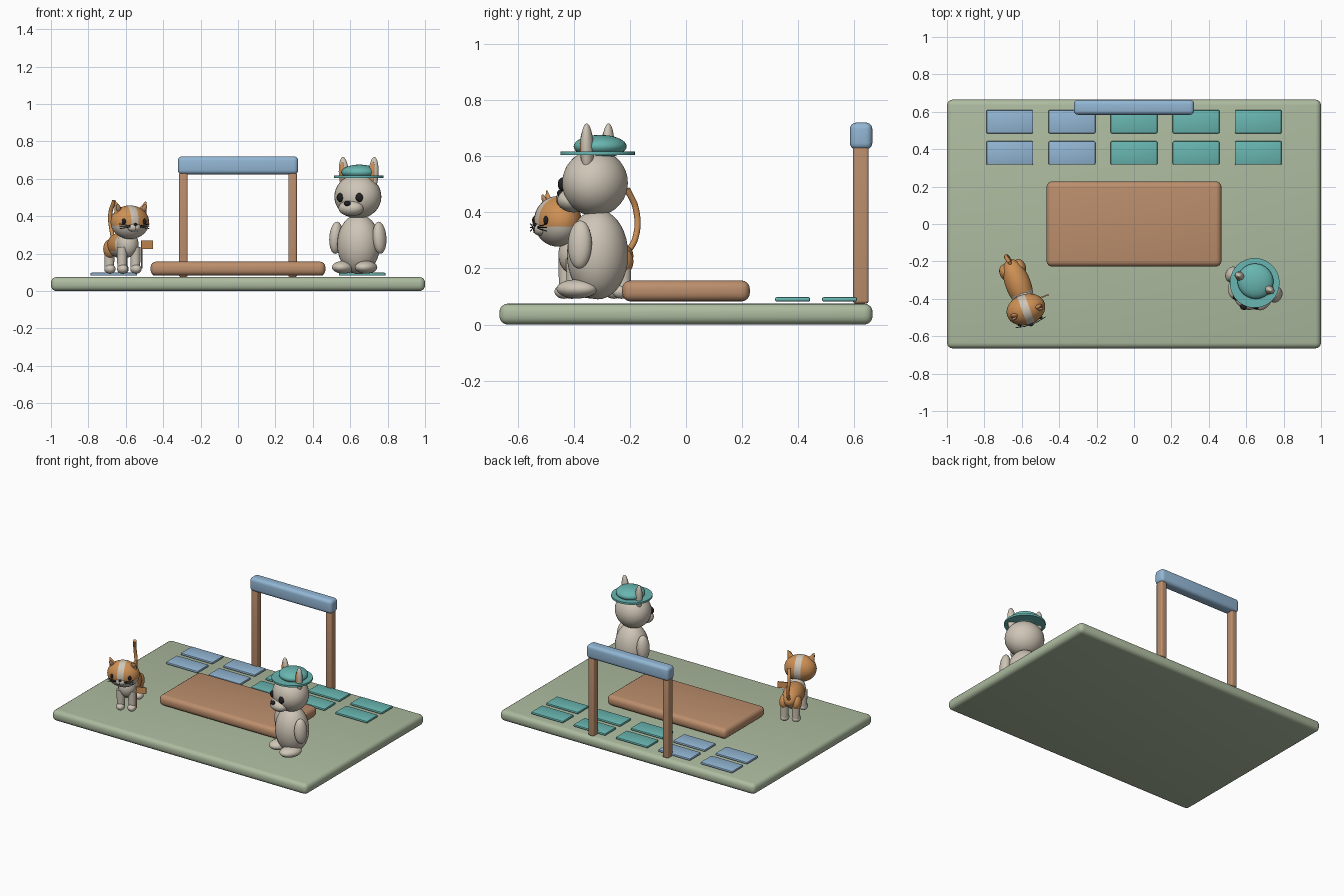
import bpy, bmesh
from math import radians
from mathutils import Matrix, Vector

cube = bpy.data.objects.get("Cube")
if cube:
    bpy.data.objects.remove(cube, do_unlink=True)


def material(name, r, g, b):
    m = bpy.data.materials.new(name)
    m.use_nodes = True
    m.diffuse_color = (r, g, b, 1)
    node = next(n for n in m.node_tree.nodes if n.type == 'BSDF_PRINCIPLED')
    node.inputs["Base Color"].default_value = (r, g, b, 1)
    node.inputs["Roughness"].default_value = 0.8
    return m


GREEN = material("sage green", 0.42, 0.50, 0.35)
BROWN = material("warm wood", 0.50, 0.27, 0.15)
BLUE = material("soft blue", 0.29, 0.47, 0.66)
TEAL = material("teal", 0.14, 0.47, 0.44)
CREAM = material("cream fur", 0.62, 0.56, 0.47)
ORANGE = material("ginger fur", 0.62, 0.28, 0.09)
BLACK = material("black", 0.015, 0.015, 0.015)

WORLD = Matrix.Identity(4)


def place(name, bm, mats, frame, loc, rot=(0, 0, 0)):
    me = bpy.data.meshes.new(name)
    bm.to_mesh(me)
    bm.free()
    for m in mats:
        me.materials.append(m)
    ob = bpy.data.objects.new(name, me)
    bpy.context.collection.objects.link(ob)
    turn = Matrix.Identity(4)
    for axis, a in zip("XYZ", rot):
        turn = Matrix.Rotation(radians(a), 4, axis) @ turn
    ob.matrix_world = frame @ Matrix.Translation(loc) @ turn
    return ob


def box(name, loc, size, mat, bevel=0.0, segments=4, frame=WORLD):
    bm = bmesh.new()
    bmesh.ops.create_cube(bm, size=1, matrix=Matrix.Diagonal((*size, 1)))
    if bevel:
        bmesh.ops.bevel(bm, geom=bm.edges[:], offset=bevel, segments=segments,
                        profile=0.5, affect='EDGES')
    return place(name, bm, [mat], frame, loc)


def ball(name, loc, radii, mat, frame, rot=(0, 0, 0), cuts=(), rule=None, second=None):
    """Ellipsoid, optionally cut by planes and given a second colour by a rule."""
    bm = bmesh.new()
    bmesh.ops.create_uvsphere(bm, u_segments=32, v_segments=18, radius=1,
                              matrix=Matrix.Diagonal((*radii, 1)))
    for axis, at in cuts:
        normal = Vector([float(axis == i) for i in range(3)])
        bmesh.ops.bisect_plane(bm, geom=bm.verts[:] + bm.edges[:] + bm.faces[:],
                               plane_co=normal * at, plane_no=normal)
    if rule:
        for f in bm.faces:
            f.material_index = int(rule(f.calc_center_median()))
    return place(name, bm, [mat, second] if second else [mat], frame, loc, rot)


def rod(name, loc, r1, r2, length, mat, frame, rot=(0, 0, 0), sides=20, flat=1.0):
    bm = bmesh.new()
    bmesh.ops.create_cone(bm, cap_ends=True, segments=sides, radius1=r1, radius2=r2,
                          depth=length, matrix=Matrix.Diagonal((1, flat, 1, 1)))
    return place(name, bm, [mat], frame, loc, rot)


SIDES = (("left", 1), ("right", -1))

# Ground, stage and gate
box("ground_board", (0, 0, 0.0375), (2, 1.33, 0.075), GREEN, 0.03)
box("stage", (0, 0, 0.12), (0.935, 0.455, 0.075), BROWN, 0.03)
for side, s in SIDES:
    box(side + "_gate_post", (s * 0.292, 0.623, 0.355), (0.046, 0.056, 0.56), BROWN, 0.01)
box("gate_beam", (0, 0.624, 0.672), (0.644, 0.08, 0.096), BLUE, 0.023)

# Two rows of floor tiles
for row, y in enumerate((0.38, 0.547)):
    for col in range(5):
        box(f"tile_{row}_{col}", ((col - 2) * 0.332, y, 0.09), (0.25, 0.125, 0.016),
            BLUE if col < 2 else TEAL, 0.006, 2)

# Dog, turned towards the stage front
dog = Matrix.Translation((0.645, -0.315, 0)) @ Matrix.Rotation(radians(-25), 4, 'Z')
ball("dog_body", (0, 0, 0.25), (0.116, 0.108, 0.16), CREAM, dog)
ball("dog_head", (0, -0.01, 0.505), (0.128, 0.115, 0.118), CREAM, dog)
ball("dog_muzzle", (0, -0.095, 0.443), (0.07, 0.055, 0.043), CREAM, dog)
ball("dog_nose", (0, -0.143, 0.468), (0.019, 0.014, 0.014), BLACK, dog)
for side, s in SIDES:
    ball(f"dog_{side}_eye", (s * 0.056, -0.112, 0.5), (0.02, 0.016, 0.024), BLACK, dog)
    ball(f"dog_{side}_arm", (s * 0.128, -0.01, 0.285), (0.035, 0.044, 0.086), CREAM, dog,
         (0, s * -4, 0))
    ball(f"dog_{side}_foot", (s * 0.067, -0.05, 0.127), (0.056, 0.076, 0.034), CREAM, dog)
    ball(f"dog_{side}_ear", (s * 0.087, 0, 0.625), (0.028, 0.022, 0.092), CREAM, dog,
         (0, s * 4, 0))
    ball(f"dog_{side}_inner_ear", (s * 0.087, -0.014, 0.625), (0.016, 0.012, 0.066), ORANGE,
         dog, (0, s * 4, 0))

# Hat
rod("hat_brim", (0, 0, 0.61), 0.133, 0.133, 0.013, TEAL, dog, sides=48)
ball("hat_crown", (0, 0.01, 0.635), (0.097, 0.094, 0.041), TEAL, dog)

# Cat body: ginger back, cream chest and belly
cat = Matrix.Translation((-0.62, -0.32, 0)) @ Matrix.Rotation(radians(21), 4, 'Z')
ball("cat_body", (0, 0, 0.245), (0.068, 0.14, 0.07), CREAM, cat,
     cuts=((1, -0.055), (2, -0.03)), second=ORANGE,
     rule=lambda c: c.y > -0.055 and c.z > -0.03)
ball("cat_chest", (0, -0.085, 0.25), (0.058, 0.055, 0.07), CREAM, cat)
for end, y in (("front", -0.1), ("hind", 0.09)):
    for side, s in SIDES:
        rod(f"cat_{end}_{side}_leg", (s * 0.038, y, 0.17), 0.025, 0.028, 0.13, CREAM, cat)
        ball(f"cat_{end}_{side}_paw", (s * 0.038, y - 0.008, 0.118), (0.029, 0.035, 0.026),
             CREAM, cat)
for side, s in SIDES:
    ball(f"cat_{side}_haunch", (s * 0.04, 0.08, 0.225), (0.033, 0.045, 0.05), ORANGE, cat)

# Tail
curve = bpy.data.curves.new("cat_tail", 'CURVE')
curve.dimensions = '3D'
curve.bevel_depth = 0.011
curve.bevel_resolution = 4
curve.use_fill_caps = True
spline = curve.splines.new('BEZIER')
tail_path = ((0, 0.11, 0.245), (0, 0.15, 0.31), (-0.008, 0.155, 0.41), (0, 0.118, 0.483))
spline.bezier_points.add(len(tail_path) - 1)
for p, co in zip(spline.bezier_points, tail_path):
    p.co = co
    p.handle_left_type = p.handle_right_type = 'AUTO'
curve.materials.append(ORANGE)
tail = bpy.data.objects.new("cat_tail", curve)
bpy.context.collection.objects.link(tail)
tail.matrix_world = cat

# Cat head: ginger cap with a cream blaze, cream jaw
face = Matrix.Translation((-0.578, -0.457, 0.368)) @ Matrix.Rotation(radians(20), 4, 'Z')
ball("cat_head", (0, 0, 0), (0.106, 0.082, 0.09), CREAM, face,
     cuts=((0, 0.021), (0, -0.021), (1, 0.03), (2, -0.018)), second=ORANGE,
     rule=lambda c: abs(c.x) > 0.021 and (c.z > -0.018 or c.y > 0.03))
ball("cat_muzzle", (0, -0.068, -0.028), (0.038, 0.022, 0.023), CREAM, face)
ball("cat_nose", (0, -0.088, -0.012), (0.01, 0.007, 0.007), BLACK, face)
rod("cat_mouth", (0, -0.09, -0.03), 0.002, 0.002, 0.022, BLACK, face, sides=8)
for side, s in SIDES:
    ball(f"cat_{side}_eye", (s * 0.058, -0.066, 0.004), (0.012, 0.009, 0.015), BLACK, face)
    rod(f"cat_{side}_ear", (s * 0.073, -0.01, 0.075), 0.034, 0.003, 0.075, ORANGE, face,
        (0, s * 22, 0), 16, 0.6)
    ball(f"cat_{side}_inner_ear", (s * 0.074, -0.024, 0.075), (0.013, 0.007, 0.022), BROWN,
         face, (14, s * 22, 0))
    for k in (-1, 0, 1):
        rod(f"cat_{side}_whisker_{k + 2}", (s * 0.056, -0.079, -0.022 + k * 0.008),
            0.0018, 0.0018, 0.06, BLACK, face, (0, 90 - s * k * 9, s * 12), 8)

# Little flag beside the cat
flag = Matrix.Translation((-0.515, -0.4, 0)) @ Matrix.Rotation(radians(21), 4, 'Z')
rod("flag_pole", (0, 0, 0.195), 0.004, 0.004, 0.15, BROWN, flag, sides=10)
box("flag_cloth", (0.032, 0, 0.248), (0.062, 0.007, 0.044), ORANGE, frame=flag)

# Smooth rounded surfaces, keep hard edges
bpy.ops.object.select_all(action='DESELECT')
for ob in bpy.context.collection.objects:
    if ob.type == 'MESH':
        ob.select_set(True)
        bpy.context.view_layer.objects.active = ob
bpy.ops.object.shade_smooth_by_angle(angle=radians(40))
